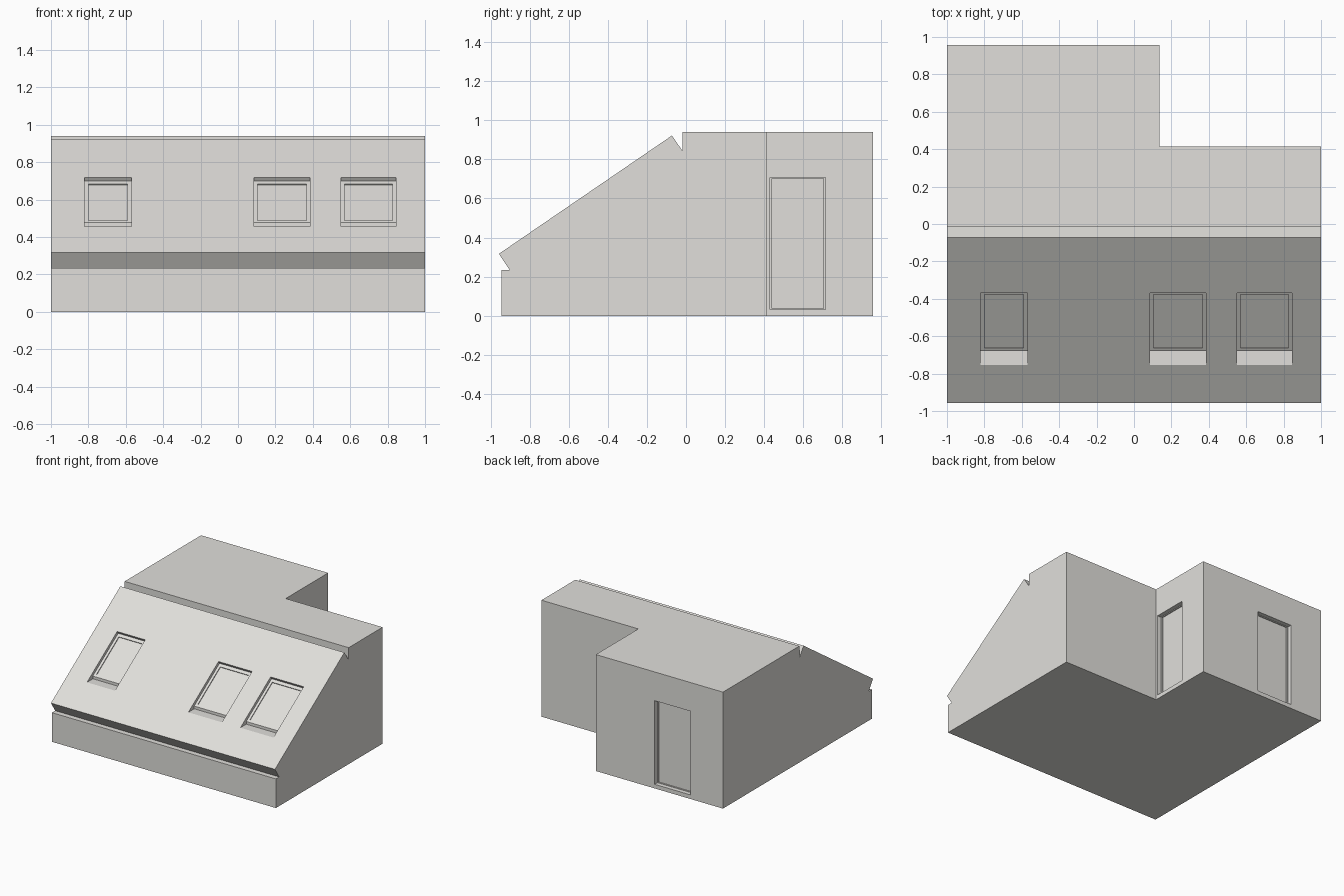
import bpy
import bmesh
from mathutils import Vector

if "Cube" in bpy.data.objects:
    bpy.data.objects.remove(bpy.data.objects["Cube"])

# Single plaster colour
plaster = bpy.data.materials.new("warm_grey_plaster")
colour = (0.75, 0.74, 0.71, 1)
plaster.use_nodes = True
plaster.diffuse_color = colour
plaster.node_tree.nodes["Principled BSDF"].inputs["Base Color"].default_value = colour


def extrude_profile(name, profile, x0, x1):
    """Solid made from a (y, z) outline swept along x."""
    bm = bmesh.new()
    face = bm.faces.new([bm.verts.new((x0, y, z)) for y, z in profile])
    swept = bmesh.ops.extrude_face_region(bm, geom=[face])["geom"]
    moved = [v for v in swept if isinstance(v, bmesh.types.BMVert)]
    bmesh.ops.translate(bm, verts=moved, vec=(x1 - x0, 0, 0))
    bmesh.ops.recalc_face_normals(bm, faces=bm.faces)
    mesh = bpy.data.meshes.new(name)
    bm.to_mesh(mesh)
    bm.free()
    mesh.materials.append(plaster)
    obj = bpy.data.objects.new(name, mesh)
    bpy.context.collection.objects.link(obj)
    return obj


def box(name, x0, x1, y0, y1, z0, z1):
    return extrude_profile(name, [(y0, z0), (y1, z0), (y1, z1), (y0, z1)], x0, x1)


def cut(target, cutter):
    """Subtract the cutter, then discard it."""
    mod = target.modifiers.new("cut", 'BOOLEAN')
    mod.operation, mod.solver, mod.object = 'DIFFERENCE', 'EXACT', cutter
    bpy.context.view_layer.objects.active = target
    bpy.ops.object.modifier_apply(modifier=mod.name)
    bpy.data.objects.remove(cutter)


# House body: low front wall, overhanging sloped roof, ridge groove, flat roof
EAVE, RIDGE = Vector((-0.957, 0.317)), Vector((-0.072, 0.922))
BACK, TOP = 0.957, 0.94
body = extrude_profile("attic_body", [
    (-0.945, 0), (-0.945, 0.235), (-0.903, 0.235), EAVE, RIDGE,
    (-0.017, 0.842), (-0.017, TOP), (BACK, TOP), (BACK, 0)], -1, 1)

# Rear corner recess
WING = 0.135
cut(body, box("corner_cutter", WING, 1.2, 0.415, 1.2, -0.2, 1.2))

# Roof windows: flat sill, upright apron, recessed frame and pane
slope = (RIDGE - EAVE).normalized()
outward = Vector((-slope.y, slope.x))


def on_roof(y, depth):
    """Point at a given y on a plane sunk below the roof."""
    start = EAVE - outward * depth
    return start + slope * ((y - start.x) / slope.x)


FRAME, PANE = 0.024, 0.031
for x0, x1 in ((-0.82, -0.57), (0.085, 0.385), (0.55, 0.845)):
    sill = on_roof(-0.755, 0)
    head = on_roof(-0.37, 0)
    apron = on_roof(-0.68, FRAME)
    cut(body, extrude_profile("window_cutter", [
        sill, (apron.x, sill.y), apron, head - outward * FRAME,
        head + outward * 0.1, sill + outward * 0.1], x0, x1))
    low, high = on_roof(-0.66, PANE), on_roof(-0.374, PANE)
    cut(body, extrude_profile("pane_cutter", [
        low, high, high + outward * 0.02, low + outward * 0.02],
        x0 + 0.02, x1 - 0.02))

# Doors: a recess with a thin frame around a deeper leaf
for depth, rim in ((0.035, 0), (0.043, 0.01)):
    z0, z1 = 0.033 + rim / 2, 0.708 - rim / 2
    cut(body, box("side_door_cutter", WING - depth, WING + 0.1,
                  0.43 + rim, 0.713 - rim, z0, z1))
    cut(body, box("back_door_cutter", -0.71 + rim, -0.39 - rim,
                  BACK - depth, BACK + 0.1, z0, z1))
